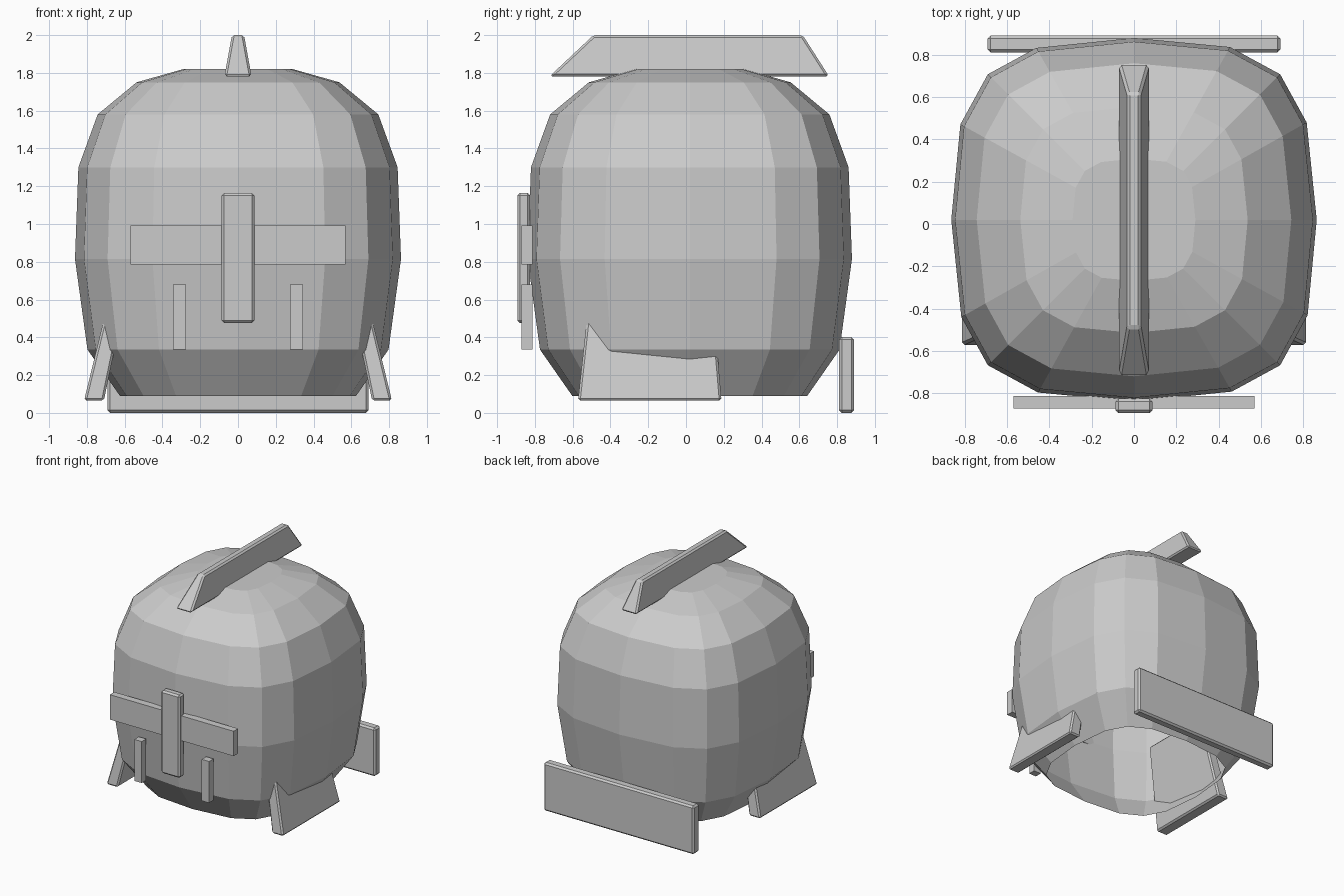
import bpy, bmesh

if "Cube" in bpy.data.objects:
    bpy.data.objects.remove(bpy.data.objects["Cube"])


def make_object(name, bm):
    bmesh.ops.recalc_face_normals(bm, faces=bm.faces)
    mesh = bpy.data.meshes.new(name)
    bm.to_mesh(mesh)
    bm.free()
    obj = bpy.data.objects.new(name, mesh)
    bpy.context.collection.objects.link(obj)
    return obj


def loft(name, rings, cap_start=True, cap_end=True, bevel=0.0):
    """Skin a stack of equal-length point rings."""
    bm = bmesh.new()
    rows = [[bm.verts.new(p) for p in ring] for ring in rings]
    n = len(rows[0])
    for a, b in zip(rows, rows[1:]):
        for i in range(n):
            j = (i + 1) % n
            bm.faces.new((a[i], a[j], b[j], b[i]))
    if cap_start:
        bm.faces.new(rows[0])
    if cap_end:
        bm.faces.new(rows[-1])
    obj = make_object(name, bm)
    if bevel:
        mod = obj.modifiers.new("chamfer", 'BEVEL')
        mod.width = bevel
        mod.segments = 1
    return obj


def rect(x0, x1, y0, y1, z):
    return [(x0, y0, z), (x1, y0, z), (x1, y1, z), (x0, y1, z)]


def box(name, x0, x1, y0, y1, z0, z1, bevel=0.0):
    return loft(name, [rect(x0, x1, y0, y1, z0), rect(x0, x1, y0, y1, z1)], bevel=bevel)


# helmet shell: 16-sided rounded-square rings, open underneath
quarter = [(1, 0), (0.945, 0.535), (0.8, 0.8), (0.525, 0.95)]
section = []
for k in range(4):
    for x, y in quarter:
        for _ in range(k):
            x, y = -y, x
        section.append((x, y))
levels = [(0.09, 0.625), (0.335, 0.797), (0.815, 0.863), (1.30, 0.845),
          (1.58, 0.743), (1.75, 0.537), (1.82, 0.29)]
loft("helmet_shell",
     [[(x * r, y * r * 0.995 + 0.02, z) for x, y in section] for z, r in levels],
     cap_start=False)

# top crest
loft("crest", [rect(-0.072, 0.072, -0.722, 0.757, 1.782),
               rect(-0.032, 0.032, -0.49, 0.618, 2.0)], bevel=0.012)

# face cross and the small bars beside it
box("face_cross_upright", -0.087, 0.087, -0.893, -0.825, 0.475, 1.165, bevel=0.014)
box("visor_bar", -0.57, 0.57, -0.872, -0.813, 0.785, 0.992)
for side, label in ((-1, "left"), (1, "right")):
    box(label + "_breath_bar", side * 0.31 - 0.034, side * 0.31 + 0.034,
        -0.872, -0.813, 0.335, 0.68)

    # leaning cheek guards, running up into the shell
    loft(label + "_cheek_guard",
         [rect(side * 0.71, side * 0.815, -0.572, 0.188, 0.065),
          rect(side * 0.568, side * 0.648, -0.497, 0.13, 0.75)], bevel=0.012)

# neck guard at the back
box("neck_guard", -0.692, 0.692, 0.811, 0.889, 0.0, 0.402, bevel=0.014)
